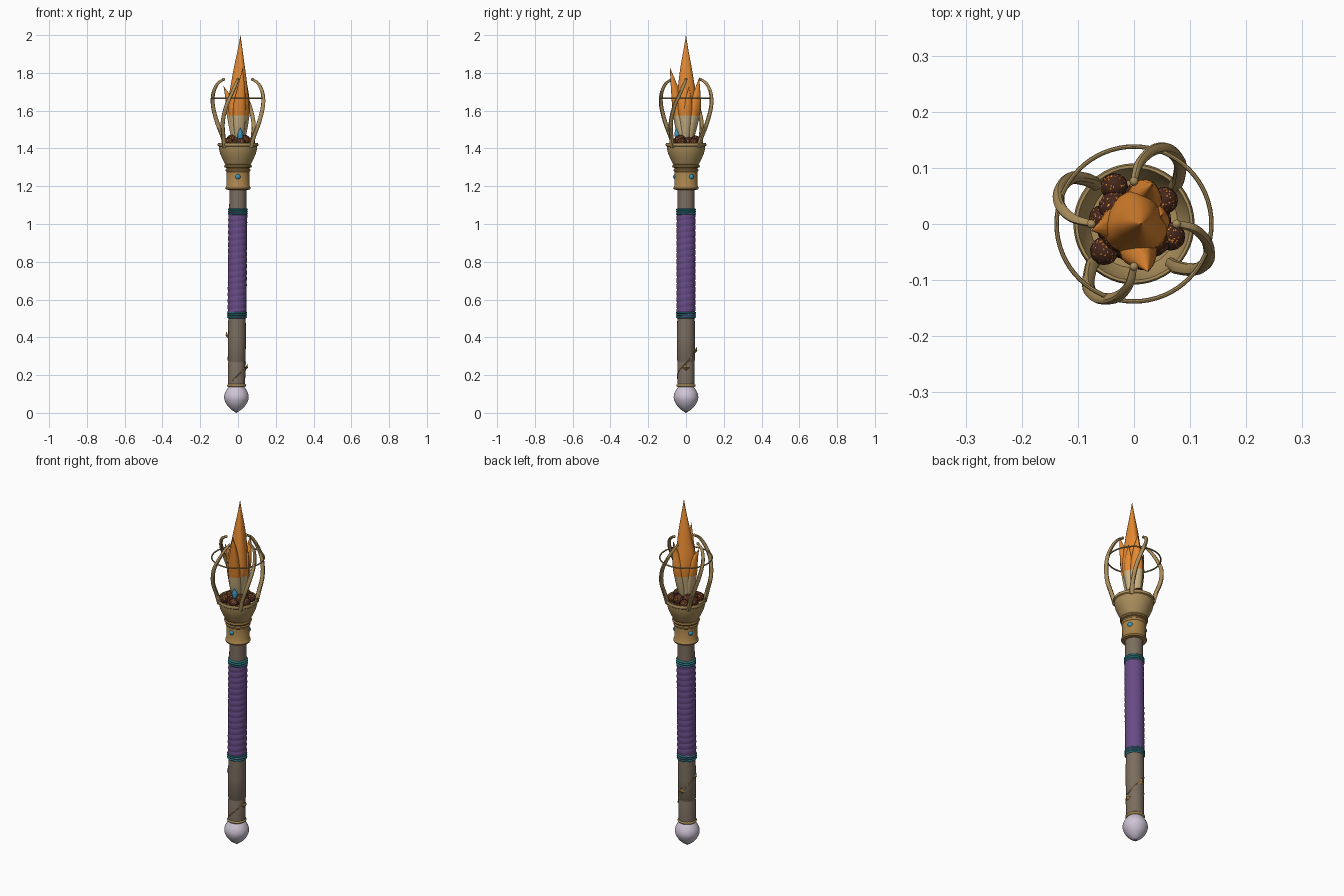
import bpy, bmesh, math, random
from mathutils import Vector, Quaternion

if "Cube" in bpy.data.objects:
    bpy.data.objects.remove(bpy.data.objects["Cube"])

random.seed(4)
PALETTE = {
    "weathered_wood": (0.20, 0.155, 0.115), "aged_brass": (0.40, 0.27, 0.105),
    "warm_bronze": (0.40, 0.23, 0.07),
    "purple_wrap": (0.14, 0.07, 0.24), "teal_cord": (0.03, 0.22, 0.25),
    "turquoise_gem": (0.045, 0.31, 0.5), "pale_lavender": (0.62, 0.55, 0.66),
    "dark_coal": (0.058, 0.02, 0.011), "flame_orange": (0.78, 0.25, 0.03),
    "flame_cream": (0.60, 0.45, 0.23)}
MATS = {}
for key, c in PALETTE.items():
    MATS[key] = bpy.data.materials.new(key)
    MATS[key].diffuse_color = (*c, 1)


def finish(bm, name, *mats, angle=40):
    bmesh.ops.recalc_face_normals(bm, faces=bm.faces)
    me = bpy.data.meshes.new(name)
    bm.to_mesh(me)
    bm.free()
    ob = bpy.data.objects.new(name, me)
    bpy.context.collection.objects.link(ob)
    for m in mats:
        me.materials.append(MATS[m])
    bpy.ops.object.select_all(action='DESELECT')
    ob.select_set(True)
    bpy.context.view_layer.objects.active = ob
    bpy.ops.object.shade_smooth_by_angle(angle=math.radians(angle))
    return ob


def skin(bm, rings):
    """Join rings of points into a closed skin with end caps."""
    vs = [[bm.verts.new(p) for p in r] for r in rings]
    n = len(vs[0])
    for a, b in zip(vs, vs[1:]):
        for i in range(n):
            bm.faces.new((a[i], a[(i + 1) % n], b[(i + 1) % n], b[i]))
    bm.faces.new(vs[0][::-1])
    bm.faces.new(vs[-1])


def lean(z):
    """The handle leans very slightly towards -x at the bottom."""
    return -0.009 * max(0, 1 - z / 1.2)


def lathe(name, prof, mat, seg=40, bump=None):
    bm = bmesh.new()
    rings = []
    for r, z in prof:
        ring = []
        for i in range(seg):
            a = math.tau * i / seg
            rr = max(r, 0.0005) + (bump(a, z) if bump else 0)
            ring.append((lean(z) + rr * math.cos(a), rr * math.sin(a), z))
        rings.append(ring)
    skin(bm, rings)
    return finish(bm, name, mat)


def spline(pts, steps):
    """Catmull-Rom through points of any dimension."""
    pts = [Vector(p) for p in pts]
    p = [2 * pts[0] - pts[1]] + pts + [2 * pts[-1] - pts[-2]]
    out = []
    for i in range(1, len(p) - 2):
        a, b, c, d = p[i - 1:i + 3]
        for s in range(steps):
            t = s / steps
            out.append(0.5 * (2 * b + (c - a) * t + (2 * a - 5 * b + 4 * c - d) * t * t
                              + (3 * b - a - 3 * c + d) * t ** 3))
    return out + [pts[-1]]


def tube(bm, pts, steps=5, sides=10, lobe=0.0):
    """Sweep through (x, y, z, radius) points."""
    path = spline(pts, steps)
    pos = [p.to_3d() for p in path]
    rot, last, rings = Quaternion(), Vector((0, 0, 1)), []
    for i, p in enumerate(pos):
        t = (pos[min(i + 1, len(pos) - 1)] - pos[max(i - 1, 0)]).normalized()
        rot = last.rotation_difference(t) @ rot
        last = t
        r = max(path[i][3], 0.0006)
        ring = []
        for k in range(sides):
            a = math.tau * k / sides
            rr = r * (1 + lobe * math.cos(3 * a + i * 0.12))
            ring.append(p + rot @ Vector((rr * math.cos(a), rr * math.sin(a), 0)))
        rings.append(ring)
    skin(bm, rings)


def polar(r, deg, z):
    a = math.radians(deg)
    return Vector((r * math.cos(a), r * math.sin(a), z))


def bead(z, r, h):
    """Half-round moulding profile."""
    return [(r - h * 0.4 + h * 0.4 * math.sin(math.pi * i / 6), z - h / 2 + h * i / 6) for i in range(7)]


# handle: pommel, shaft, rings, wrapped grip
lathe("pommel", [tuple(p) for p in spline([(0.012, 0.008), (0.03, 0.02), (0.05, 0.042), (0.062, 0.066),
      (0.065, 0.086), (0.06, 0.108), (0.047, 0.13), (0.038, 0.142)], 3)], "pale_lavender")
lathe("pommel_tip", [(0, 0), (0.007, 0.004), (0.016, 0.012), (0.014, 0.02)], "purple_wrap", 20)
lathe("pommel_collar", bead(0.145, 0.051, 0.016), "aged_brass")
lathe("lower_shaft", [(0.046, 0.14), (0.046, 0.262), (0.0445, 0.267), (0.0445, 0.273),
      (0.0475, 0.278), (0.0475, 0.4), (0.046, 0.51)], "weathered_wood")
lathe("upper_shaft", [(0.046, 1.06), (0.0455, 1.12), (0.046, 1.2)], "weathered_wood")
for where, z0 in (("lower", 0.507), ("upper", 1.054)):
    for i in range(3):
        lathe(f"{where}_cord_{i + 1}", bead(z0 + i * 0.0115, 0.053, 0.012), "teal_cord")
PITCH = 0.033
lathe("grip_wrap", [(0.0475, 0.51 + 0.55 * i / 132) for i in range(133)], "purple_wrap",
      bump=lambda a, z: 0.003 * abs(math.sin(math.pi * (z / PITCH - a / math.tau))) ** 0.5)

# bronze collar with three gems
lathe("collar", [(0.047, 1.18), (0.064, 1.183), (0.067, 1.19), (0.064, 1.199), (0.061, 1.203),
      (0.061, 1.276), (0.065, 1.28), (0.066, 1.287), (0.061, 1.292), (0.062, 1.297), (0.071, 1.3),
      (0.073, 1.306), (0.07, 1.313), (0.055, 1.316)], "warm_bronze", 48)
for i, deg in enumerate((-90, 30, 150)):
    bm = bmesh.new()
    bmesh.ops.create_uvsphere(bm, u_segments=16, v_segments=10, radius=0.015)
    bmesh.ops.translate(bm, verts=bm.verts, vec=polar(0.053, deg, 1.25))
    finish(bm, f"gem_{i + 1}", "turquoise_gem")

# hollow fire cup
lathe("fire_cup", [(0.06, 1.31), (0.068, 1.315), (0.073, 1.326), (0.084, 1.348), (0.095, 1.374),
      (0.1, 1.395), (0.102, 1.41), (0.107, 1.414), (0.108, 1.423), (0.105, 1.43), (0.1, 1.43),
      (0.097, 1.42), (0.09, 1.395), (0.078, 1.375), (0, 1.37)], "aged_brass", 48)

# glowing coals: dark lumps with scattered ember faces
bm = bmesh.new()
coals = [(0, 0, 1.405, 0.066), (-0.035, 0.066, 1.43, 0.024), (-0.053, -0.048, 1.432, 0.025),
         (0.066, -0.022, 1.432, 0.025), (0.054, 0.042, 1.43, 0.024), (-0.056, 0.01, 1.43, 0.024),
         (0.015, -0.058, 1.43, 0.024), (0.012, 0.05, 1.44, 0.028), (-0.03, -0.02, 1.445, 0.028),
         (0.035, -0.03, 1.444, 0.028), (-0.035, 0.03, 1.443, 0.028)]
for x, y, z, r in coals:
    made = bmesh.ops.create_icosphere(bm, subdivisions=5 if r > 0.05 else 4, radius=r)["verts"]
    for v in made:
        v.co = v.co * random.uniform(0.98, 1.02) + Vector((x, y, z))
for f in bm.faces:
    f.material_index = int(random.random() < 0.08)
finish(bm, "coals", "dark_coal", "flame_orange", angle=60)

# flame tongues, cream below and orange above
TONGUES = {
    "main_flame": [(0, 0, 1.45, 0.034), (0, 0, 1.52, 0.044), (0.002, 0, 1.6, 0.055), (0.004, 0, 1.67, 0.052),
                   (0.008, 0, 1.75, 0.041), (0.01, 0, 1.83, 0.029), (0.012, 0, 1.92, 0.013), (0.013, 0, 2.0, 0)],
    "front_flame": [(0.005, -0.018, 1.45, 0.022), (0.005, -0.03, 1.53, 0.031), (0.008, -0.044, 1.63, 0.032),
                    (0.018, -0.064, 1.73, 0.018), (0.025, -0.085, 1.828, 0)],
    "back_flame": [(0.005, 0.018, 1.45, 0.022), (0.01, 0.03, 1.53, 0.031), (0.018, 0.046, 1.62, 0.031),
                   (0.028, 0.058, 1.7, 0.017), (0.032, 0.07, 1.775, 0)],
    "left_flame": [(-0.015, 0, 1.45, 0.022), (-0.02, 0.0, 1.52, 0.03), (-0.034, -0.002, 1.6, 0.029),
                   (-0.052, -0.006, 1.67, 0.016), (-0.076, -0.012, 1.73, 0)],
    "right_flame": [(0.015, 0, 1.45, 0.022), (0.022, 0.004, 1.53, 0.03), (0.036, 0.008, 1.61, 0.027),
                    (0.046, 0.012, 1.67, 0.014), (0.05, 0.016, 1.73, 0)]}
for name, pts in TONGUES.items():
    bm = bmesh.new()
    tube(bm, pts, 5, 24, 0.08)
    bmesh.ops.bisect_plane(bm, geom=bm.verts[:] + bm.edges[:] + bm.faces[:],
                           plane_co=(0, 0, 1.575), plane_no=(0, 0, 1))
    for f in bm.faces:
        f.material_index = int(f.calc_center_median().z > 1.575)
    finish(bm, name, "flame_cream", "flame_orange")
bm = bmesh.new()
tube(bm, [(0.012, -0.043, 1.45, 0.014), (0.012, -0.047, 1.48, 0.014), (0.013, -0.055, 1.51, 0)], 4, 12)
finish(bm, "blue_flame", "turquoise_gem")

# twisted cage of four ribs with ball tips, and a thin hoop
RIB = [(0.098, -47, 1.405, 0.012), (0.113, -44, 1.46, 0.0115), (0.138, -36, 1.54, 0.011),
       (0.146, -25, 1.625, 0.0105), (0.135, -14, 1.69, 0.0095), (0.109, -5, 1.742, 0.008), (0.076, 0, 1.766, 0.006)]
for i in range(4):
    bm = bmesh.new()
    tube(bm, [(*polar(r, d + 90 * i, z), t) for r, d, z, t in RIB], 5, 12, 0.1)
    ball = bmesh.ops.create_uvsphere(bm, u_segments=12, v_segments=8, radius=0.008)["verts"]
    bmesh.ops.translate(bm, verts=ball, vec=polar(0.076, 90 * i, 1.766))
    finish(bm, f"cage_rib_{i + 1}", "aged_brass")
bpy.ops.mesh.primitive_torus_add(location=(0, 0, 1.665), major_radius=0.138, minor_radius=0.004,
                                 major_segments=64, minor_segments=8)
hoop = bpy.context.object
hoop.name = "cage_hoop"
hoop.data.materials.append(MATS["aged_brass"])
bpy.ops.object.shade_smooth_by_angle()

# thin vine spiralling up the lower shaft, with small leaves
bm = bmesh.new()
vine = [polar(0.0465, -120 + 330 * i / 22, 0.17 + 0.26 * i / 22) for i in range(23)]
tube(bm, [(p.x + lean(p.z), p.y, p.z, 0.0025) for p in vine], 2, 6)
for deg, z in ((0, 0.24), (92, 0.33), (185, 0.41)):
    out, side = polar(1, deg, 0), polar(1, deg + 90, 0)
    c = out * 0.047 + Vector((lean(z), 0, z))
    up = Vector((0, 0, 1))
    top, bot, tip = c + up * 0.02 + out * 0.009, c - up * 0.016, c + out * 0.013
    l, r = c + side * 0.02, c - side * 0.02
    v = [bm.verts.new(p) for p in (top, l, bot, r, tip)]
    for k in range(4):
        bm.faces.new((v[k], v[(k + 1) % 4], v[4]))
    bm.faces.new(v[3::-1])
finish(bm, "vine", "warm_bronze", angle=25)

for m in bpy.data.materials:
    if m.users and not m.is_grease_pencil:
        m.use_nodes = True
        m.node_tree.nodes["Principled BSDF"].inputs["Base Color"].default_value = m.diffuse_color
